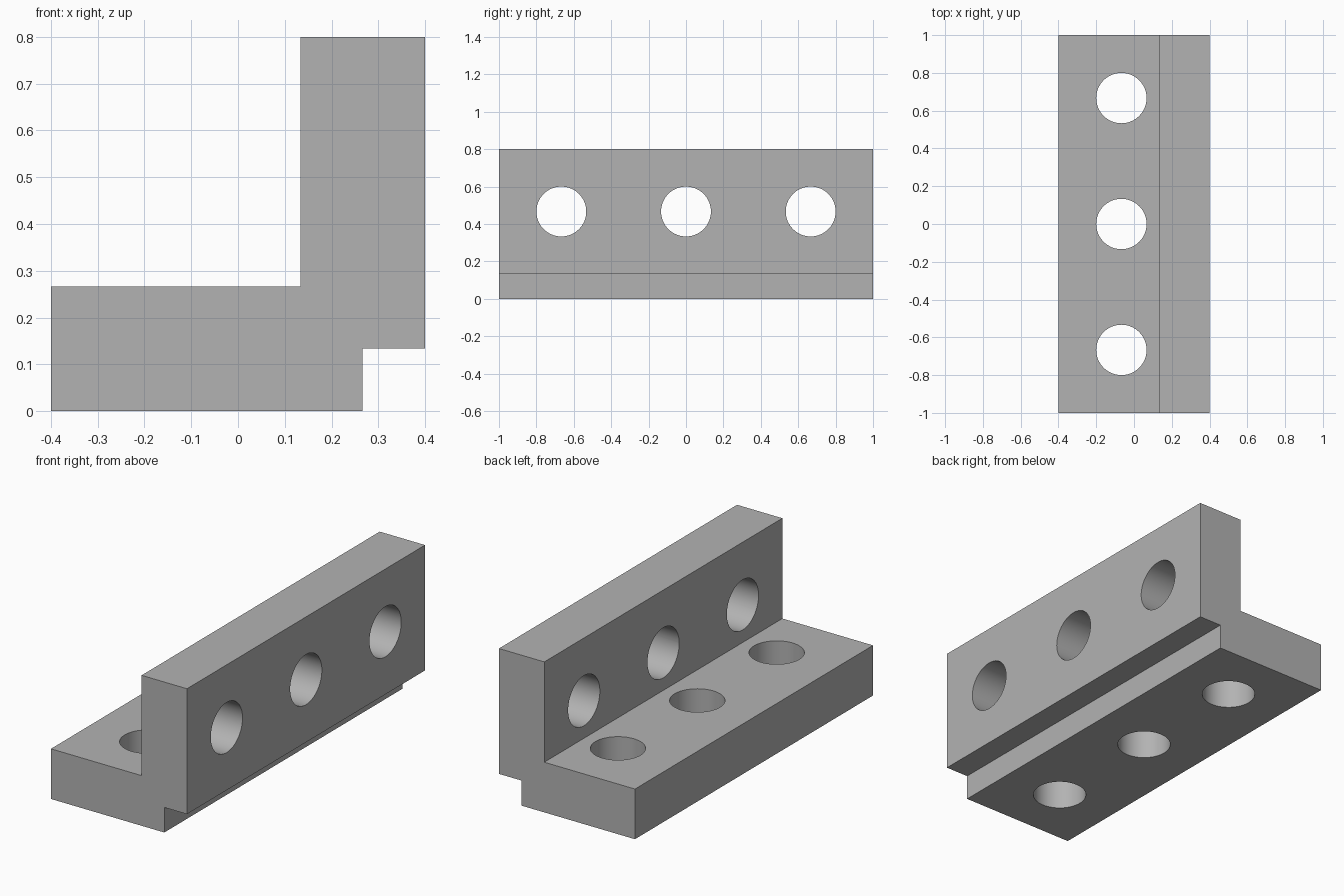
import bpy
import bmesh
import math
from mathutils import Matrix, Vector

cube = bpy.data.objects.get("Cube")
if cube:
    bpy.data.objects.remove(cube, do_unlink=True)

U = 2 / 15            # base module of the bracket
HOLE_SPACING = 5 * U


def make_material(name, colour):
    mat = bpy.data.materials.new(name)
    mat.use_nodes = True
    mat.diffuse_color = colour
    mat.node_tree.nodes["Principled BSDF"].inputs["Base Color"].default_value = colour
    return mat


def add_object(name, bm):
    bmesh.ops.recalc_face_normals(bm, faces=bm.faces)
    mesh = bpy.data.meshes.new(name)
    bm.to_mesh(mesh)
    bm.free()
    obj = bpy.data.objects.new(name, mesh)
    bpy.context.collection.objects.link(obj)
    return obj


# L-shaped profile with a notch under the upright, extruded along y
profile = [(-3, 0), (2, 0), (2, 1), (3, 1), (3, 6), (1, 6), (1, 2), (-3, 2)]
bm = bmesh.new()
face = bm.faces.new([bm.verts.new((x * U, -1, z * U)) for x, z in profile])
ext = bmesh.ops.extrude_face_region(bm, geom=[face], use_keep_orig=True)
moved = [g for g in ext["geom"] if isinstance(g, bmesh.types.BMVert)]
bmesh.ops.translate(bm, verts=moved, vec=Vector((0, 2, 0)))
bracket = add_object("angle_bracket", bm)
bracket.data.materials.append(make_material("plain grey", (0.45, 0.45, 0.45, 1)))

# Three holes through the base flange and three through the upright flange
turn = Matrix.Rotation(math.pi / 2, 4, "Y")
bm = bmesh.new()
for i in (-1, 0, 1):
    y = i * HOLE_SPACING
    for matrix in (Matrix.Translation((-U / 2, y, U)),
                   Matrix.Translation((2 * U, y, 3.5 * U)) @ turn):
        bmesh.ops.create_cone(bm, cap_ends=True, segments=64, radius1=U,
                              radius2=U, depth=2.6 * U, matrix=matrix)
cutter = add_object("hole_cutter", bm)
cutter.hide_render = True

# Cut the holes, then drop the cutter
cut = bracket.modifiers.new("holes", "BOOLEAN")
cut.operation = "DIFFERENCE"
cut.solver = "EXACT"
cut.object = cutter
bpy.ops.object.select_all(action="DESELECT")
bpy.context.view_layer.objects.active = bracket
bracket.select_set(True)
bpy.ops.object.modifier_apply(modifier=cut.name)
bpy.data.objects.remove(cutter, do_unlink=True)

# Smooth hole walls, crisp outer edges
bpy.ops.object.shade_smooth_by_angle(angle=math.radians(30))
